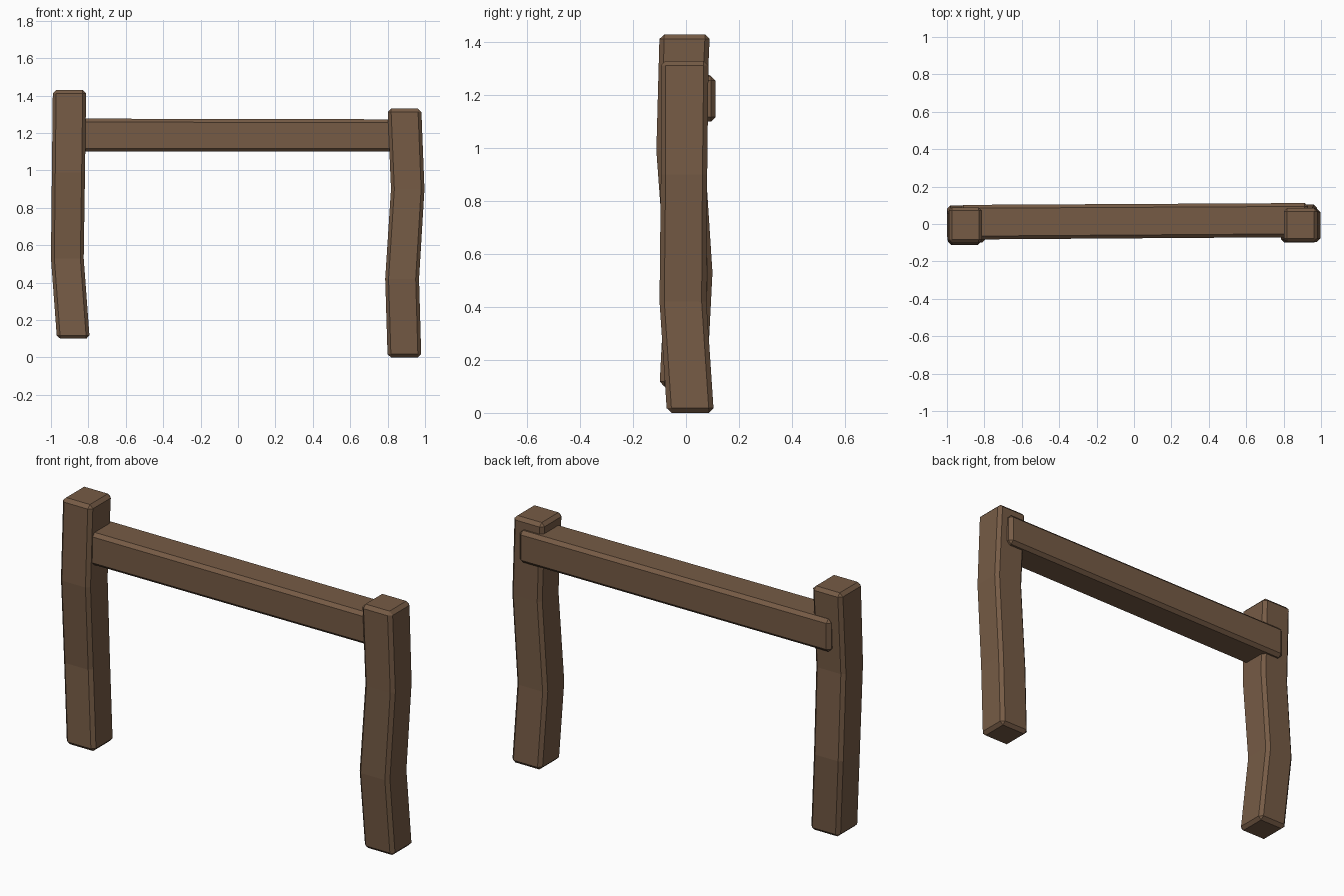
import bpy, bmesh, math

if "Cube" in bpy.data.objects:
    bpy.data.objects.remove(bpy.data.objects["Cube"])

wood = bpy.data.materials.new("brown_wood")
wood.diffuse_color = (0.180, 0.105, 0.060, 1)
wood.use_nodes = True
wood.node_tree.nodes["Principled BSDF"].inputs["Base Color"].default_value = wood.diffuse_color


def timber(name, stations, to_xyz, chamfer=0.018):
    """Loft a rectangle along stations (pos, u_min, u_max, v_min, v_max), then chamfer it."""
    bm = bmesh.new()
    rings = []
    for p, u0, u1, v0, v1 in stations:
        corners = [(u0, v0), (u1, v0), (u1, v1), (u0, v1)]
        rings.append([bm.verts.new(to_xyz(p, u, v)) for u, v in corners])
    for a, b in zip(rings, rings[1:]):
        for i in range(4):
            j = (i + 1) % 4
            bm.faces.new((a[i], a[j], b[j], b[i]))
    bm.faces.new(rings[0][::-1])
    bm.faces.new(rings[-1])
    bmesh.ops.recalc_face_normals(bm, faces=bm.faces)
    # Chamfer only the sharp edges, not the gentle bends
    sharp = [e for e in bm.edges if e.calc_face_angle() > math.radians(50)]
    bmesh.ops.bevel(bm, geom=sharp, offset=chamfer, offset_type='OFFSET',
                    segments=1, profile=0.5, affect='EDGES')
    bmesh.ops.recalc_face_normals(bm, faces=bm.faces)
    mesh = bpy.data.meshes.new(name)
    bm.to_mesh(mesh)
    bm.free()
    mesh.materials.append(wood)
    ob = bpy.data.objects.new(name, mesh)
    bpy.context.collection.objects.link(ob)
    return ob


def upright(p, u, v):
    return (u, v, p)


def along_x(p, u, v):
    return (p, u, v)


# Crooked posts: height, then x and y limits
timber("left_post", [
    (0.10, -0.968, -0.793, -0.10, 0.078),
    (0.53, -1.00, -0.825, -0.078, 0.10),
    (0.99, -0.995, -0.818, -0.112, 0.070),
    (1.43, -0.99, -0.812, -0.10, 0.09)], upright)

timber("right_post", [
    (0.00, 0.80, 0.98, -0.072, 0.105),
    (0.42, 0.787, 0.968, -0.10, 0.077),
    (0.90, 0.818, 0.997, -0.095, 0.08),
    (1.33, 0.80, 0.98, -0.095, 0.085)], upright)

# Crossbeam: x, then y and z limits
timber("crossbeam", [
    (-0.93, -0.083, 0.102, 1.10, 1.277),
    (0.93, -0.070, 0.112, 1.10, 1.273)], along_x)
